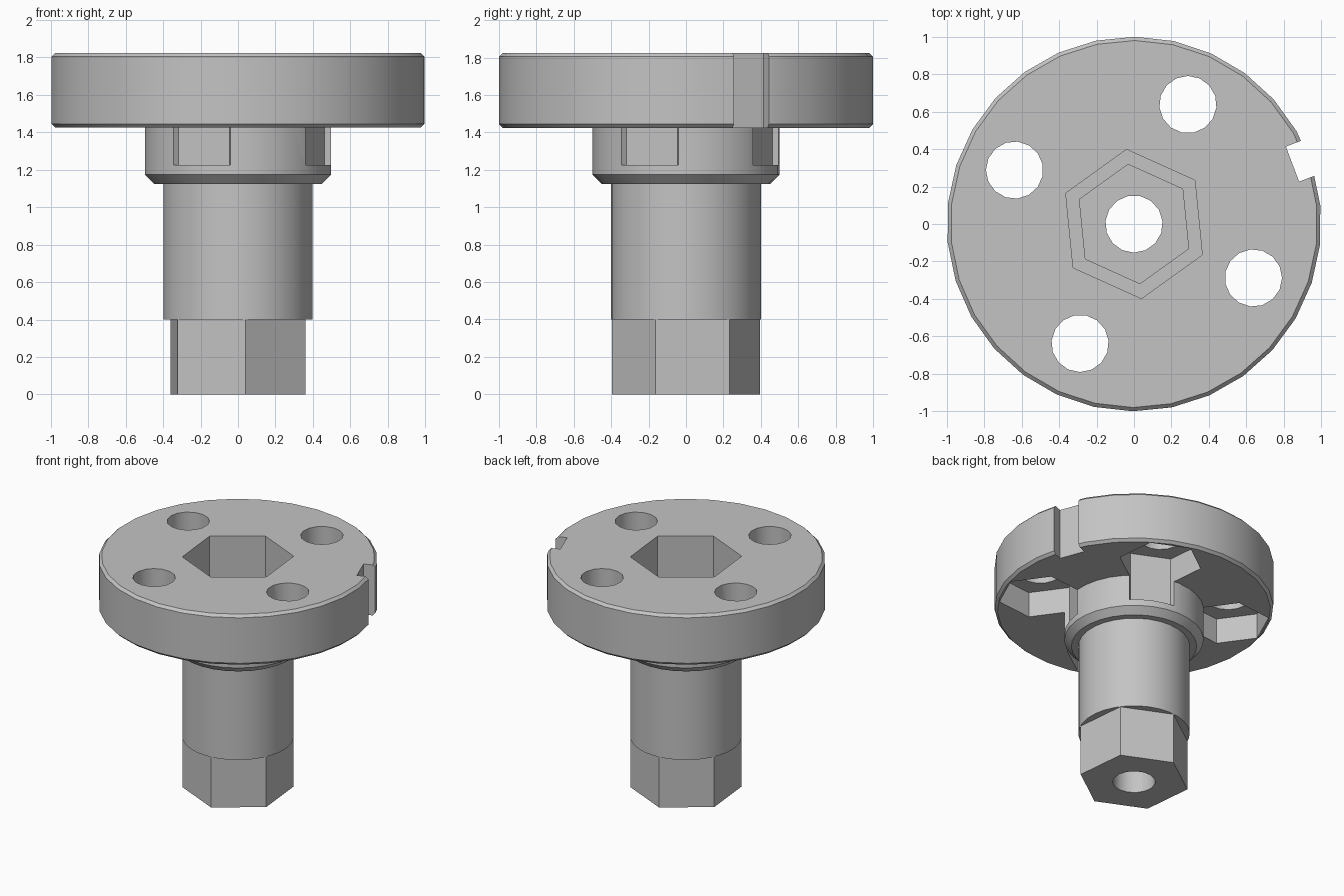
import bpy
import bmesh
from math import cos, sin, radians, pi

cube = bpy.data.objects.get("Cube")
if cube:
    bpy.data.objects.remove(cube, do_unlink=True)

TURN = radians(5.7)          # twist of the whole part about its axis
BOLT_ANGLES = [TURN + pi / 3 + i * pi / 2 for i in range(4)]
BOLT_RADIUS = 0.70

grey = bpy.data.materials.new("plain grey")
grey.use_nodes = True
colour = (0.55, 0.55, 0.55, 1)
grey.diffuse_color = colour
grey.node_tree.nodes["Principled BSDF"].inputs["Base Color"].default_value = colour


def stack(name, profile, sides, phase=0.0, centre=(0, 0)):
    """Closed solid from (radius, height) rings, listed bottom to top."""
    bm = bmesh.new()
    rings = []
    for r, z in profile:
        angles = [phase + 2 * pi * i / sides for i in range(sides)]
        rings.append([bm.verts.new((centre[0] + r * cos(a), centre[1] + r * sin(a), z))
                      for a in angles])
    bm.faces.new(rings[0][::-1])
    bm.faces.new(rings[-1])
    for low, high in zip(rings, rings[1:]):
        for i in range(sides):
            j = (i + 1) % sides
            bm.faces.new((low[i], low[j], high[j], high[i]))
    mesh = bpy.data.meshes.new(name)
    bm.to_mesh(mesh)
    bm.free()
    mesh.materials.append(grey)
    obj = bpy.data.objects.new(name, mesh)
    bpy.context.collection.objects.link(obj)
    return obj


def combine(target, tool, operation):
    """Apply one boolean and discard the tool."""
    mod = target.modifiers.new("combine", 'BOOLEAN')
    mod.operation = operation
    mod.solver = 'EXACT'
    mod.object = tool
    bpy.context.view_layer.objects.active = target
    bpy.ops.object.modifier_apply(modifier=mod.name)
    bpy.data.objects.remove(tool, do_unlink=True)


# Round shaft, chamfered collar and bevelled flange as one turned body
body = stack("flanged_hub", [
    (0.40, 0.40), (0.40, 1.125), (0.45, 1.125), (0.50, 1.175), (0.50, 1.425),
    (0.98, 1.425), (1.00, 1.445), (1.00, 1.805), (0.98, 1.825)], 30, TURN)

# Hexagonal drive end
drive = stack("hex_drive", [(0.397, 0), (0.397, 0.43)], 6, TURN + pi / 6)
combine(body, drive, 'UNION')

# Stepped hexagonal socket and central through hole
for r, floor in ((0.40, 1.425), (0.32, 0.40)):
    combine(body, stack("socket", [(r, floor), (r, 2)], 6, TURN + pi / 6), 'DIFFERENCE')
combine(body, stack("bore", [(0.153, -0.1), (0.153, 2)], 15, TURN), 'DIFFERENCE')

# Four bolt holes with nut pockets that bite into the collar
for a in BOLT_ANGLES:
    spot = (BOLT_RADIUS * cos(a), BOLT_RADIUS * sin(a))
    combine(body, stack("bolt_hole", [(0.153, 1.3), (0.153, 2)], 15, a, spot), 'DIFFERENCE')
    combine(body, stack("nut_pocket", [(0.30, 1.225), (0.30, 1.625)], 6, a + pi / 6, spot),
            'DIFFERENCE')

# Square index notch in the rim, halfway between two bolt holes
notch_angle = BOLT_ANGLES[0] - pi / 4
notch_centre = (1.005 * cos(notch_angle), 1.005 * sin(notch_angle))
half_diagonal = 0.1 * 2 ** 0.5
notch = stack("notch", [(half_diagonal, 1.3), (half_diagonal, 2)], 4,
              notch_angle + pi / 4, notch_centre)
combine(body, notch, 'DIFFERENCE')

# Smooth round walls, crisp edges
bpy.ops.object.select_all(action='DESELECT')
body.select_set(True)
bpy.context.view_layer.objects.active = body
bpy.ops.object.shade_smooth_by_angle(angle=radians(30))
